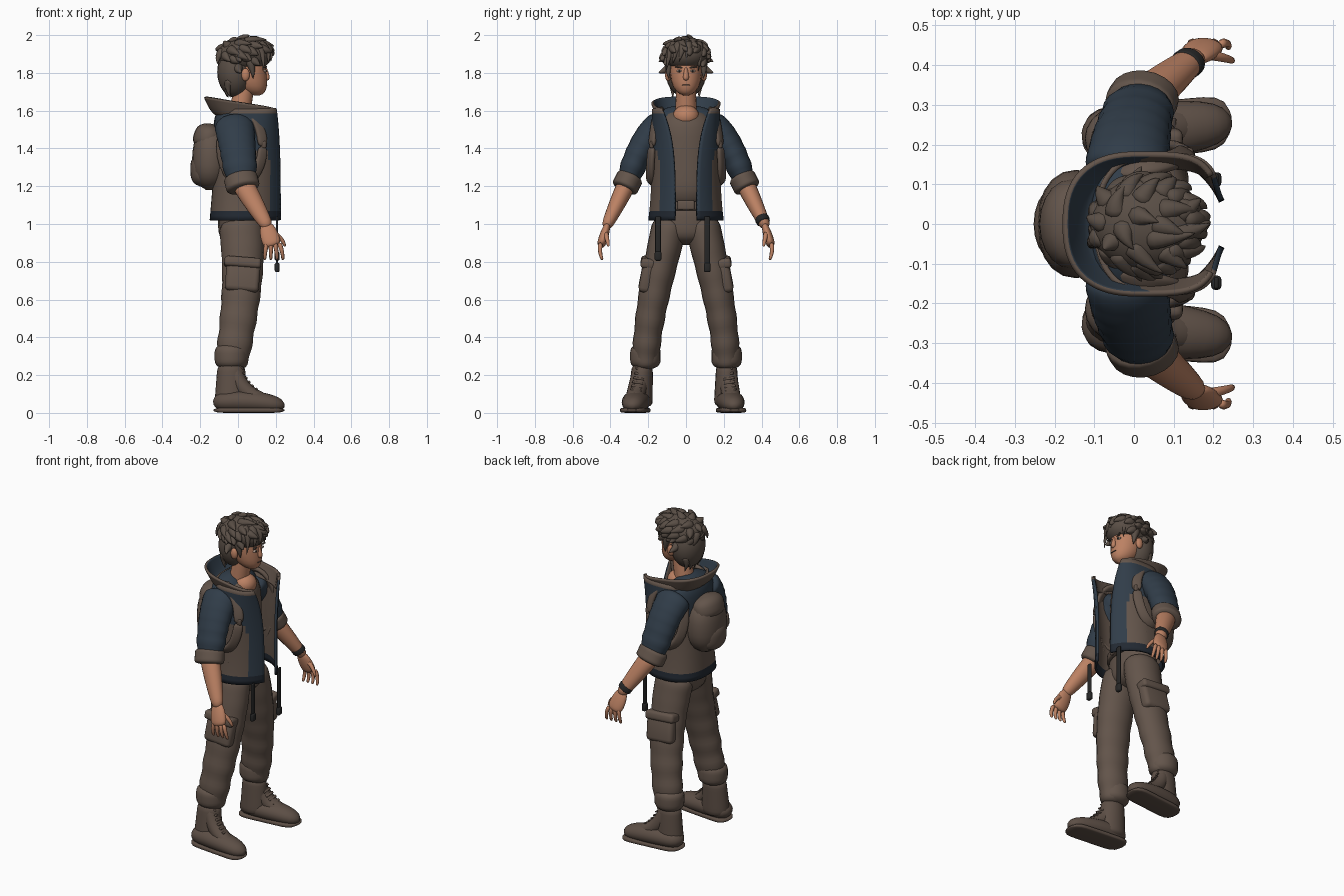
import bpy, bmesh, math, random
from mathutils import Vector, Matrix, Euler

random.seed(4)
cube = bpy.data.objects.get("Cube")
if cube:
    bpy.data.objects.remove(cube, do_unlink=True)


def material(name, red, green, blue_part):
    m = bpy.data.materials.new(name)
    m.use_nodes = True
    m.diffuse_color = (red, green, blue_part, 1)
    m.node_tree.nodes["Principled BSDF"].inputs["Base Color"].default_value = m.diffuse_color
    return m


brown = material("brown cloth", .125, .09, .07)
blue = material("blue denim", .03, .046, .066)
navy = material("dark navy hem", .016, .022, .032)
skin = material("skin", .5, .22, .125)
hair = material("brown hair", .1, .076, .06)
leather = material("boot leather", .108, .077, .06)
dark = material("dark strap", .02, .02, .02)
white = material("eye white", .55, .42, .34)


def finish(name, bm, materials):
    mesh = bpy.data.meshes.new(name)
    bm.to_mesh(mesh)
    bm.free()
    for m in materials:
        mesh.materials.append(m)
    mesh.polygons.foreach_set("use_smooth", [True] * len(mesh.polygons))
    obj = bpy.data.objects.new(name, mesh)
    bpy.context.collection.objects.link(obj)
    return obj


def bezier(points, t):
    points = [Vector(p) for p in points]
    while len(points) > 1:
        points = [a.lerp(b, t) for a, b in zip(points, points[1:])]
    return points[0]


def power(value, exponent):
    return math.copysign(abs(value) ** exponent, value)


def limb(name, path, start, end, mat, wide=1, bulge=0, folds=0, blunt=12, square=1,
         ref=(1, 0, 0), axis=None, steps=14, sides=20):
    """Rounded tube along a curve: start and end radii lie along ref, wide scales the other way."""
    curve = path if callable(path) else lambda t: bezier(path, t)
    bm = bmesh.new()
    rings = []
    for i in range(steps + 1):
        t = (1 - math.cos(math.pi * i / steps)) / 2
        p = curve(t)
        tangent = Vector(axis) if axis else (curve(t + .01) - curve(t - .01)).normalized()
        r = ref(p) if callable(ref) else Vector(ref)
        a = (r - tangent * r.dot(tangent)).normalized()
        b = tangent.cross(a) * wide
        radius = start + (end - start) * t + bulge * math.sin(math.pi * t)
        radius += folds * t * math.sin(40 * t)
        radius *= math.sqrt(max(.05, 1 - abs(2 * t - 1) ** blunt))
        ring = []
        for j in range(sides):
            u = math.tau * j / sides
            ring.append(bm.verts.new(p + radius * (a * power(math.cos(u), square)
                                                   + b * power(math.sin(u), square))))
        rings.append(ring)
    for low, high in zip(rings, rings[1:]):
        for j in range(sides):
            k = (j + 1) % sides
            bm.faces.new((low[j], low[k], high[k], high[j]))
    bm.faces.new(rings[0][::-1])
    bm.faces.new(rings[-1])
    return finish(name, bm, [mat])


def ball(name, center, radii, mat):
    bm = bmesh.new()
    bmesh.ops.create_uvsphere(bm, u_segments=24, v_segments=14, radius=1,
                              matrix=Matrix.LocRotScale(Vector(center), None, Vector(radii)))
    return finish(name, bm, [mat])


def box(name, center, size, mat, turn=(0, 0, 0), bevel=.01):
    bm = bmesh.new()
    bmesh.ops.create_cube(bm, size=1, matrix=Matrix.LocRotScale(Vector(center), Euler(turn), Vector(size)))
    obj = finish(name, bm, [mat])
    mod = obj.modifiers.new("soft edges", "BEVEL")
    mod.width, mod.segments = min(bevel, min(size) * .45), 3
    return obj


def open_shell(name, bottom, top, profile, materials, lining, rule, slope=0, rows=24, columns=56):
    """Garment open at the front; profile gives back x, front x, half width, half gap, front shape."""
    bm = bmesh.new()
    grid = []
    for k in range(rows + 1):
        f = k / rows
        back, front, width, gap, shape = profile(f)
        first = math.asin((gap / width) ** (1 / shape))
        row = []
        for j in range(columns + 1):
            u = first + (math.tau - 2 * first) * j / columns
            exponent = shape if math.cos(u) > 0 else .8
            x = (back + front) / 2 + (front - back) / 2 * power(math.cos(u), exponent)
            z = bottom + (top - bottom) * f - slope * (x - back)
            row.append(bm.verts.new((x, width * power(math.sin(u), exponent), z)))
        grid.append(row)
    for low, high in zip(grid, grid[1:]):
        for j in range(columns):
            face = bm.faces.new((low[j], low[j + 1], high[j + 1], high[j]))
            face.material_index = rule(face.calc_center_median())
    obj = finish(name, bm, materials + lining)
    solid = obj.modifiers.new("thickness", "SOLIDIFY")
    solid.thickness, solid.offset, solid.material_offset = .014, -1, len(materials)
    return obj


# Trouser seat, belt, shirt and jacket shoulders
up = (0, 0, 1)
limb("trouser_seat", [(.01, 0, .89), (.01, 0, 1.13)], .115, .115, brown, wide=1.45, blunt=4)
limb("belt", [(.01, 0, 1.07), (.01, 0, 1.12)], .13, .13, leather, wide=1.3)
box("belt_buckle", (.135, 0, 1.1), (.02, .09, .05), brown)
limb("shirt", [(.01, 0, 1.08), (0, 0, 1.61)], .12, .12, brown, wide=1.28, blunt=6, axis=up)
limb("jacket_yoke", [(-.03, 0, 1.3), (-.03, 0, 1.63)], .1, .1, blue, wide=1.85, blunt=4)


# Open jacket with hem, coloured side panels and front bands
def jacket_colour(c):
    if c.z < 1.075:
        return 2
    if c.z > 1.58:
        return 1
    return 0 if c.z > 1.38 or c.x > .165 else 1


open_shell("jacket_body", 1.02, 1.61,
           lambda f: (-.15 + .05 * f, .24 - .02 * f ** 3, .18 + .02 * (1 - f) ** 4,
                      .06 + .07 * f ** 4, 1.1 - .55 * f ** 3),
           [blue, brown, navy], [brown, brown, navy], jacket_colour)
open_shell("collar", 1.57, 1.67,
           lambda f: (-.1 - .08 * math.sqrt(f), .215, .15 + .033 * f, .125, .55),
           [brown, brown], [blue, brown], lambda c: 0 if c.x < .02 else 1, slope=.15, rows=10)

# Rounded backpack
limb("backpack", [(-.15, 0, 1.18), (-.14, 0, 1.52)], .1, .095, brown, wide=1.4, blunt=2.6, square=.9)
limb("backpack_pocket", [(-.19, 0, 1.2), (-.195, 0, 1.37)], .06, .06, brown, wide=1.6, blunt=3)
limb("backpack_flap", [(-.17, 0, 1.39), (-.14, 0, 1.53)], .085, .075, brown, wide=1.4, blunt=3)

# Neck and head
limb("neck", [(0, 0, 1.54), (.04, 0, 1.76)], .06, .05, skin)
ball("upper_chest", (.05, 0, 1.57), (.065, .07, .06), skin)
limb("head", [(.1, 0, 1.68), (.04, 0, 1.75), (.04, 0, 1.97)], .065, .11, skin,
     wide=.85, bulge=.01, blunt=3, axis=up)
limb("nose", [(.145, 0, 1.83), (.155, 0, 1.76)], .008, .018, skin, blunt=4)
box("mouth", (.152, 0, 1.735), (.008, .04, .005), leather)

# Hair mass with swept locks
crown, crown_size = Vector((.035, 0, 1.895)), Vector((.145, .12, .09))
ball("hair_crown", crown, crown_size, hair)
ball("hair_back", (-.015, 0, 1.805), (.095, .108, .135), hair)


def lock(name, path, width=.03):
    limb(name, path, width, .002, hair, ref=(.3, .5, .8), steps=10, sides=10)


def on_crown(d, lift):
    d = d.normalized()
    return crown + d * crown_size + d * lift


count = 46
for i in range(count):
    height = 1 - 1.4 * (i + .5) / count
    turn = i * 2.4
    level = math.sqrt(1 - height * height)
    d = Vector((level * math.cos(turn), level * math.sin(turn), height))
    if d.x > .4 and d.z < .2:
        continue
    flow = Vector((.4, random.uniform(-.4, .4) + d.y * .3, -.35)) * random.uniform(.8, 1.3)
    tip = on_crown(d + flow, random.uniform(.004, .03))
    tip.z = min(tip.z, 2)
    lock("swept_lock", [on_crown(d, -.025), on_crown(d + flow * .5, .012), tip], .034)
for k in range(6):
    y = -.085 + .034 * k
    x = .175 - 6 * y * y
    drop = 1.81 if k in (0, 5) else 1.86 + .012 * (k - 2)
    lock("fringe_lock", [(x - .05, y * .7, 1.95), (x + .015, y, 1.93), (x, y - .02, drop)])
for k in range(-2, 3):
    y = .035 * k
    x = 3 * y * y - .07
    lock("nape_lock", [(-.04, y, 1.76), (x - .01, y, 1.73), (x + .015, y, 1.67)])


def flip(side, *points):
    return [Vector((x, side * y, z)) for x, y, z in points]


for s, label in ((1, "left"), (-1, "right")):
    # Facial features and side hair
    ball(label + "_eye", (.142, s * .035, 1.81), (.008, .016, .007), white)
    ball(label + "_iris", (.148, s * .034, 1.81), (.005, .006, .006), dark)
    box(label + "_brow", (.145, s * .038, 1.83), (.012, .04, .008), hair, turn=(s * .15, 0, -s * .25))
    ball(label + "_ear", (.04, s * .095, 1.79), (.022, .016, .034), skin)
    lock(label + "_temple_lock", flip(s, (.06, .085, 1.87), (.08, .1, 1.82), (.08, .09, 1.77)))
    for rise in (0, .06):
        lock(label + "_side_lock", flip(s, (0, .08, 1.83 + rise), (0, .12, 1.81 + rise), (.02, .145, 1.8 + rise)))

    # Sleeve, rolled cuff, forearm and hand
    shoulder, bicep, elbow, wrist, knuckles = flip(
        s, (-.02, .12, 1.53), (-.01, .23, 1.47), (.02, .31, 1.22), (.16, .425, .98), (.185, .452, .88))
    limb(label + "_sleeve", [shoulder, bicep, elbow], .11, .085, blue, wide=.75, folds=.003, steps=30)
    roll = Vector((.01, s * .02, -.04))
    limb(label + "_cuff", [elbow - roll, elbow + roll], .09, .09, brown, wide=.8, blunt=8)
    limb(label + "_forearm", [elbow, wrist], .06, .032, skin, wide=.85, bulge=.004)
    limb(label + "_hand", [wrist.lerp(elbow, .1), knuckles], .03, .045, skin, wide=.5, bulge=.01, blunt=8)
    for k in range(4):
        base = knuckles + Vector((.022 * k - .033, 0, .02))
        spread = .01 * k - .01
        limb(label + "_finger", [base, base + Vector((spread, s * .01, -.05)), base + Vector((spread, -s * .01, -.09))],
             .013, .008, skin, sides=8, steps=8)
    limb(label + "_thumb", flip(s, (.17, .43, .96), (.23, .42, .94), (.25, .41, .88)),
         .016, .008, skin, sides=8, steps=8)

    # Shoulder strap loop and hanging strap
    def strap(t):
        u = math.tau * t
        return Vector((.02 + .11 * math.cos(u), s * (.163 + .018 * math.cos(u) - .02 * math.sin(u)),
                       1.41 + .19 * math.sin(u)))

    limb(label + "_shoulder_strap", strap, .014, .014, brown, wide=2, blunt=60, square=.7,
         ref=lambda p: p - Vector((.02, 0, 1.41)), steps=36)
    box(label + "_strap_buckle", (.135, s * .182, 1.42), (.03, .02, .04), leather)
    length = .25 + .03 * s
    y = s * .13 - .018
    box(label + "_hanging_strap", (.207, y, 1.04 - length / 2), (.012, .03, length), dark)
    box(label + "_strap_end", (.207, y, 1.05 - length), (.026, .036, .05), dark)
    box(label + "_jacket_pocket", (.09, s * .17, 1.2), (.016, .012, .13), brown, turn=(0, .5, -s * .4))

    # Trouser leg with folds, gathered ankle and cargo pocket
    hip, thigh, shin, ankle = flip(s, (.01, .08, 1.03), (.05, .14, .75), (0, .21, .5), (-.036, .215, .23))
    limb(label + "_trouser_leg", [hip, thigh, shin, ankle], .12, .085, brown, wide=.8, folds=.004,
         blunt=20, steps=44)
    limb(label + "_trouser_cuff", [ankle + Vector((0, 0, .14)), ankle], .088, .088, brown, wide=.92, blunt=4)
    lean = (s * .19, .08, 0)
    box(label + "_cargo_pocket", (.025, s * .205, .725), (.18, .07, .17), brown, turn=lean, bevel=.025)
    box(label + "_pocket_flap", (.025, s * .2, .795), (.195, .08, .055), brown, turn=lean, bevel=.018)

    # Boot with raised tongue, laces and sole
    shift = Vector((0, min(0, s) * .03, 0))
    heel, instep, toe = [p + shift for p in flip(s, (-.13, .22, .055), (.06, .235, .075), (.245, .257, .035))]
    top = ankle + shift / 2
    limb(label + "_boot_shaft", [top + Vector((0, 0, .03)), top + shift / 2 - Vector((0, 0, .2))],
         .072, .09, leather, wide=.76)
    limb(label + "_boot_foot", [heel, instep, toe], .05, .038, leather, wide=1.25, bulge=.014,
         blunt=8, ref=up)
    tongue = [top + Vector((.015, 0, .01)), instep + Vector((-.06, 0, .03)), instep.lerp(toe, .45)]
    limb(label + "_boot_tongue", tongue, .045, .045, leather, wide=1.1, blunt=16)
    for k in range(6):
        p = bezier(tongue, .12 + .11 * k)
        box(label + "_boot_lace", p + Vector((.034, 0, .024)), (.016, .06, .01), leather, turn=(s * .2, .6, 0))
    limb(label + "_boot_sole", [(p.x, p.y, .014) for p in (heel, toe)], .014, .014, leather, wide=5,
         blunt=8, square=.45, ref=up, axis=(1, 0, 0))
    if s > 0:
        # Wristband and sleeve patch
        limb("wristband", [wrist.lerp(elbow, .24), wrist.lerp(elbow, .1)], .044, .042, dark, wide=.87, blunt=6)
        box("sleeve_patch", (0, .298, 1.39), (.085, .012, .075), brown, turn=(.42, 0, 0))
